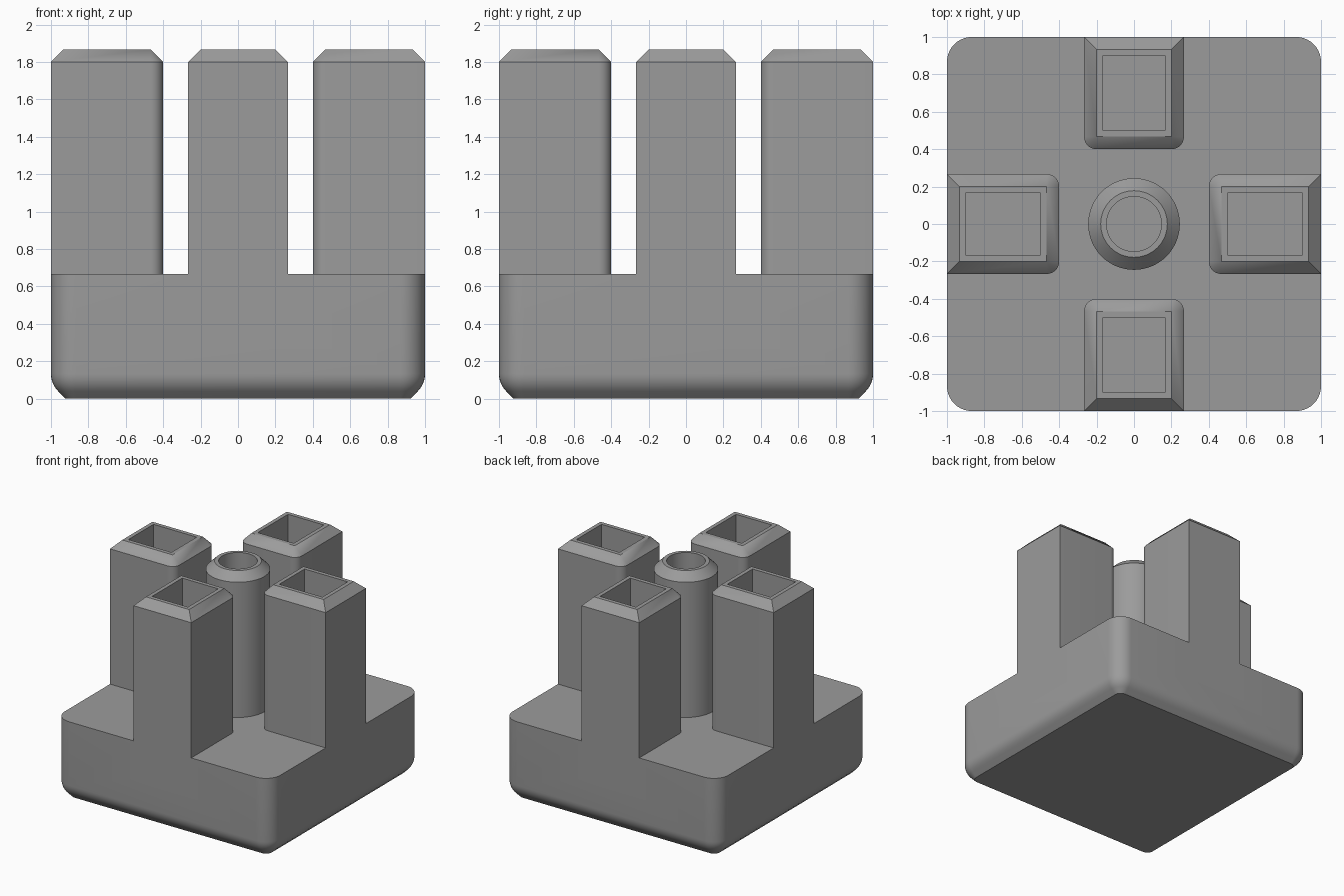
import bpy, bmesh, math

if "Cube" in bpy.data.objects:
    bpy.data.objects.remove(bpy.data.objects["Cube"])

U = 1 / 15            # design module
TOP = 28 * U          # post height
DECK = 10 * U         # top of the base block

grey = bpy.data.materials.new("mid grey")
grey.diffuse_color = (0.33, 0.33, 0.33, 1)
grey.use_nodes = True
grey.node_tree.nodes["Principled BSDF"].inputs["Base Color"].default_value = grey.diffuse_color


def outline(x0, x1, y0, y1, radii, n=10):
    """Rectangle loop with one radius per corner, anticlockwise from x1,y1."""
    pts = []
    corners = [(x1, y1, -1, -1), (x0, y1, 1, -1), (x0, y0, 1, 1), (x1, y0, -1, 1)]
    for i, (cx, cy, sx, sy) in enumerate(corners):
        r = radii[i]
        for k in range(n + 1):
            a = math.pi / 2 * (i + k / n)
            pts.append((cx + sx * r + r * math.cos(a), cy + sy * r + r * math.sin(a)))
    return pts


def circle(r, n=64):
    return [(r * math.cos(2 * math.pi * k / n), r * math.sin(2 * math.pi * k / n))
            for k in range(n)]


def loft(name, sections, turn=0):
    """Closed skin through (z, loop) sections, capped at both ends."""
    bm = bmesh.new()
    c, s = math.cos(turn), math.sin(turn)
    rings = [[bm.verts.new((round(x * c - y * s, 6), round(x * s + y * c, 6), z))
              for x, y in loop] for z, loop in sections]
    for a, b in zip(rings, rings[1:]):
        for i in range(len(a)):
            j = (i + 1) % len(a)
            bm.faces.new((a[i], a[j], b[j], b[i]))
    bm.faces.new(rings[0][::-1])
    bm.faces.new(rings[-1])
    bmesh.ops.remove_doubles(bm, verts=bm.verts, dist=1e-5)
    bmesh.ops.recalc_face_normals(bm, faces=bm.faces)
    mesh = bpy.data.meshes.new(name)
    bm.to_mesh(mesh)
    bm.free()
    mesh.materials.append(grey)
    ob = bpy.data.objects.new(name, mesh)
    bpy.context.collection.objects.link(ob)
    return ob


# Base block: rounded corners, lower edge rounded to 45 degrees then straight
R = 2 * U
profile = [(R * (1 - math.cos(a)), R * (1 - math.sin(a)))
           for a in [math.radians(45 * k / 6) for k in range(7)]]
d, z = profile[-1]
profile.append((d + z, 0))
sections = [(z, outline(d - 1, 1 - d, d - 1, 1 - d, [R - d] * 4))
            for d, z in reversed(profile)]
sections.append((DECK, outline(-1, 1, -1, 1, [R] * 4)))
base = loft("holder_base", sections)

# Four square sockets, flush with the outer walls and merged into the base
for i in range(4):
    wall = outline(6 * U, 1, -4 * U, 4 * U, (0, U, U, 0))
    rim = outline(7 * U, 14 * U, -3 * U, 3 * U, (0,) * 4)
    hole = outline(7.5 * U, 13.5 * U, -2.5 * U, 2.5 * U, (0,) * 4)
    post = loft("socket_post", [(0.35, wall), (TOP - U, wall), (TOP, rim),
                                (TOP, hole), (DECK, hole)], i * math.pi / 2)
    mod = base.modifiers.new("merge", 'BOOLEAN')
    mod.operation = 'UNION'
    mod.solver = 'EXACT'
    mod.object = post
    bpy.context.view_layer.objects.active = base
    bpy.ops.object.modifier_apply(modifier=mod.name)
    bpy.data.objects.remove(post, do_unlink=True)

# Round socket in the middle
tube = loft("centre_tube", [(DECK - 0.02, circle(0.245)), (TOP - U, circle(0.245)),
                            (TOP, circle(0.178)), (TOP, circle(0.147)),
                            (DECK, circle(0.147))])

bpy.ops.object.select_all(action='DESELECT')
for ob in (base, tube):
    ob.select_set(True)
bpy.context.view_layer.objects.active = base
bpy.ops.object.shade_smooth_by_angle(angle=math.radians(30))
